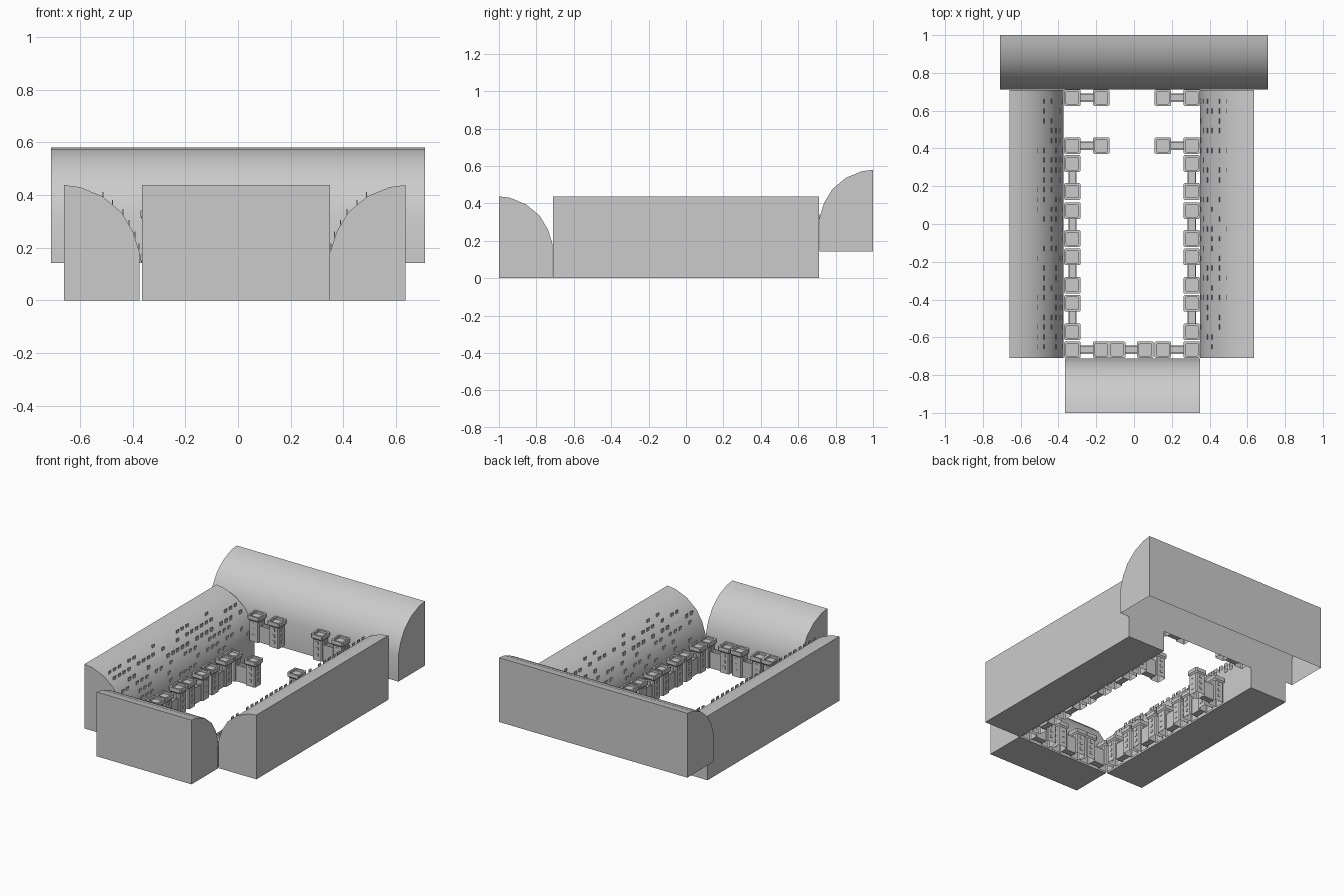
import bpy, bmesh, random
from mathutils import Vector

if "Cube" in bpy.data.objects:
    bpy.data.objects.remove(bpy.data.objects["Cube"])

random.seed(4)
# bank cross-section: (distance in from the outer wall, height)
ARC = [(0, .438), (.06, .43), (.145, .395), (.217, .335), (.262, .26), (.287, .18)]
PROFILE = [(0, 0)] + ARC + [(.287, 0)]


def finish(name, bm, smooth=False):
    bmesh.ops.recalc_face_normals(bm, faces=bm.faces)
    me = bpy.data.meshes.new(name)
    bm.to_mesh(me)
    bm.free()
    ob = bpy.data.objects.new(name, me)
    bpy.context.collection.objects.link(ob)
    if smooth:
        bpy.ops.object.select_all(action='DESELECT')
        ob.select_set(True)
        bpy.context.view_layer.objects.active = ob
        bpy.ops.object.shade_smooth_by_angle()
    return ob


def bank(name, place, a, b, profile=PROFILE):
    """Extrude the cross-section along a straight run from a to b."""
    bm = bmesh.new()
    ends = [[bm.verts.new(place(u, t, z)) for u, z in profile] for t in (a, b)]
    n = len(profile)
    bm.faces.new(ends[0])
    bm.faces.new(ends[1])
    for i in range(n):
        j = (i + 1) % n
        bm.faces.new((ends[0][i], ends[0][j], ends[1][j], ends[1][i]))
    return finish(name, bm, True)


def box(bm, c, s):
    vs = bmesh.ops.create_cube(bm, size=1)['verts']
    for v in vs:
        v.co = Vector(c) + Vector((v.co.x * s[0], v.co.y * s[1], v.co.z * s[2]))


# four curved banks around the court
bank("left_bank", lambda u, t, z: (-.66 + u, t, z), -.71, .71)
bank("right_bank", lambda u, t, z: (.636 - u, t, z), -.71, .71)
bank("front_bank", lambda u, t, z: (t, -1 + u, z), -.365, .35)
back = bank("back_bank", lambda u, t, z: (t, 1 - u, z + .142), -.71, .71)
# the raised bank is open underneath
bm = bmesh.new()
bm.from_mesh(back.data)
bmesh.ops.delete(bm, geom=[f for f in bm.faces if f.normal.z < -.9], context='FACES')
bm.to_mesh(back.data)
bm.free()


def tower(bm, x, y, z0):
    """Hollow-bottomed square tower with a flared, recessed top."""
    rings = []
    for h, z in [(.036, 0), (.036, .14), (.044, .15), (.044, .175), (.033, .175), (.033, .16)]:
        c = h - .006
        pts = [(h, -c), (h, c), (c, h), (-c, h), (-h, c), (-h, -c), (-c, -h), (c, -h)]
        rings.append([bm.verts.new((x + px, y + py, z0 + z)) for px, py in pts])
    for r, s in zip(rings, rings[1:]):
        for i in range(8):
            j = (i + 1) % 8
            bm.faces.new((r[i], r[j], s[j], s[i]))
    bm.faces.new(rings[-1])


def tower_windows(bm, x, y, z0):
    for z in (.04, .08, .12):
        for d in (-1, 1):
            box(bm, (x + d * .036, y, z0 + z), (.006, .018, .02))
            box(bm, (x, y + d * .036, z0 + z), (.018, .006, .02))


def bridge(bm, p, q, z0):
    mid = ((p[0] + q[0]) / 2, (p[1] + q[1]) / 2)
    along_x = abs(p[0] - q[0]) > abs(p[1] - q[1])
    length = .084

    def part(off, w, za, zb):
        c = (mid[0], mid[1] + off) if along_x else (mid[0] + off, mid[1])
        s = (length, w, zb - za) if along_x else (w, length, zb - za)
        box(bm, (*c, z0 + (za + zb) / 2), s)
    part(0, .044, 0, .1)
    for o in (-.019, .019):
        part(o, .006, .1, .112)


# linked tower pairs: side rows, front row, gate pairs and raised back pairs
pairs = []
for x in (-.326, .306):
    for ya, yb in [(.32, .172), (.071, -.077), (-.174, -.325), (-.42, -.571)]:
        pairs.append(((x, ya), (x, yb), 0))
for xa, xb in [(-.326, -.174), (-.09, .06), (.153, .306)]:
    pairs.append(((xa, -.665), (xb, -.665), 0))
for y, z0 in [(.415, 0), (.669, .167)]:
    for xa, xb in [(-.326, -.174), (.153, .306)]:
        pairs.append(((xa, y), (xb, y), z0))

bt, bw, bb = bmesh.new(), bmesh.new(), bmesh.new()
for p, q, z0 in pairs:
    for c in (p, q):
        tower(bt, *c, z0)
        tower_windows(bw, *c, z0)
    bridge(bb, p, q, z0)
finish("towers", bt)
finish("tower_windows", bw)
finish("bridges", bb)


def slope_u(z):
    for (u0, z0), (u1, z1) in zip(ARC, ARC[1:]):
        if z1 <= z <= z0:
            return u0 + (u1 - u0) * (z0 - z) / (z0 - z1)


# scattered small windows standing on the two long slopes
for name, edge, d in [("left_bank_windows", -.66, 1), ("right_bank_windows", .636, -1)]:
    bm = bmesh.new()
    for z in (.2, .245, .29, .33, .365, .395):
        for i in range(26):
            if random.random() < .5:
                y = -.65 + i * .052
                x = edge + d * (slope_u(z) + .003)
                box(bm, (x, y, z + .004), (.004, .026, .024))
    finish(name, bm)
